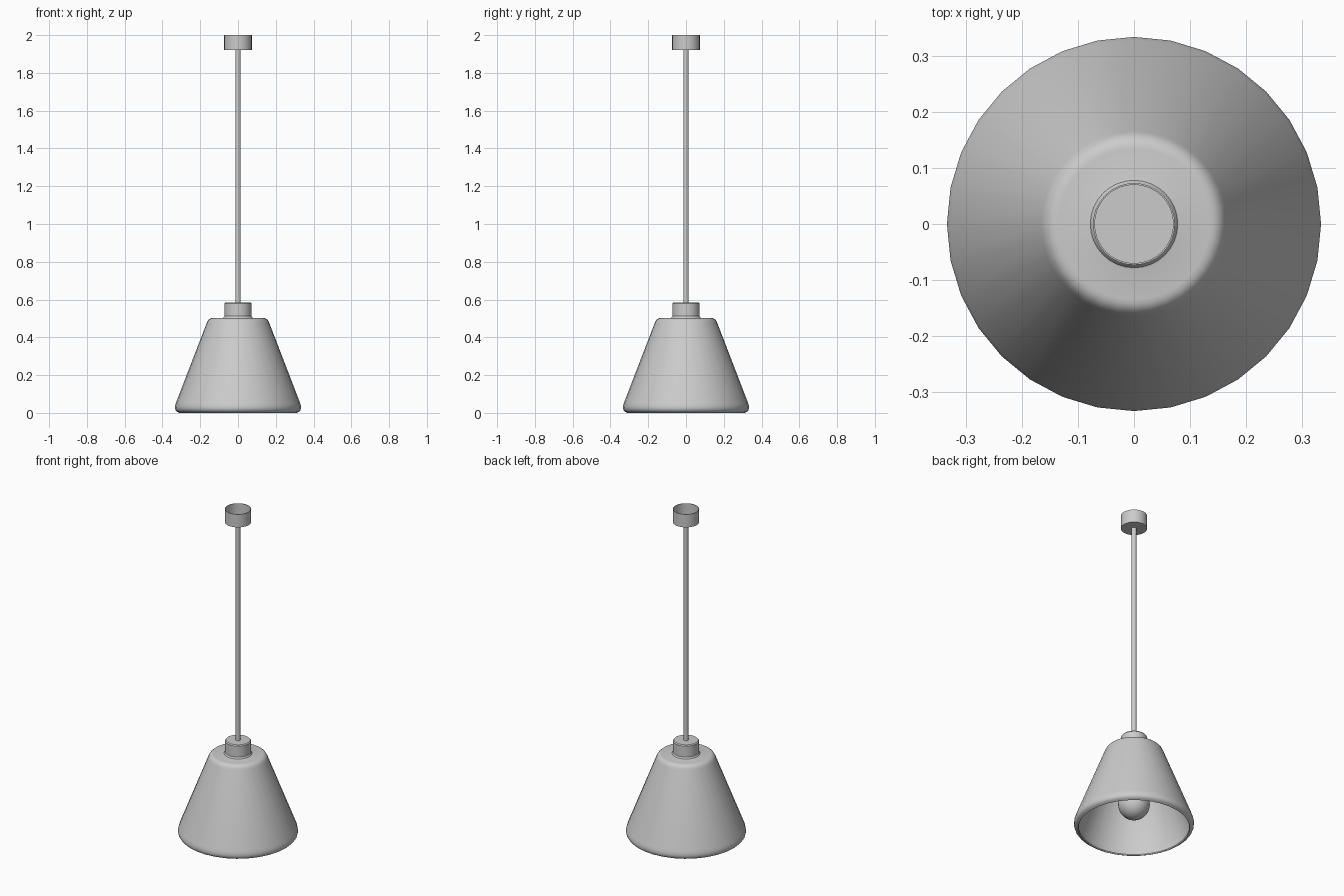
import bpy, bmesh, math
from mathutils import Vector

if "Cube" in bpy.data.objects:
    bpy.data.objects.remove(bpy.data.objects["Cube"])


def lathe(name, profile, sides=32, angle=35):
    """Revolve (radius, z) points around the z axis; radius 0 makes a pole."""
    bm = bmesh.new()
    rings = []
    for r, z in profile:
        if r == 0:
            rings.append([bm.verts.new((0, 0, z))] * sides)
        else:
            rings.append([bm.verts.new((r * math.cos(2 * math.pi * i / sides),
                                        r * math.sin(2 * math.pi * i / sides), z))
                          for i in range(sides)])
    for a, b in zip(rings, rings[1:]):
        for i in range(sides):
            j = (i + 1) % sides
            bm.faces.new(list(dict.fromkeys((a[i], a[j], b[j], b[i]))))
    bmesh.ops.recalc_face_normals(bm, faces=bm.faces)
    mesh = bpy.data.meshes.new(name)
    bm.to_mesh(mesh)
    bm.free()
    obj = bpy.data.objects.new(name, mesh)
    bpy.context.collection.objects.link(obj)
    bpy.ops.object.select_all(action='DESELECT')
    obj.select_set(True)
    bpy.context.view_layer.objects.active = obj
    bpy.ops.object.shade_smooth_by_angle(angle=math.radians(angle))
    return obj


def rounded(corner_in, corner, corner_out, steps=5):
    """Quadratic fillet from corner_in to corner_out."""
    a, b, c = Vector(corner_in), Vector(corner), Vector(corner_out)
    ts = [k / steps for k in range(steps + 1)]
    return [tuple(a * (1 - t) ** 2 + b * 2 * t * (1 - t) + c * t * t) for t in ts]


# Shade: outer skin with rounded rim and shoulder, then inner skin back to the rim
lathe("shade",
      [(0.072, 0.512)] + rounded((0.076, 0.507), (0.077, 0.502), (0.082, 0.502), 2)
      + rounded((0.135, 0.502), (0.157, 0.502), (0.166, 0.475))
      + rounded((0.328, 0.055), (0.342, 0.018), (0.322, 0.006), 6)
      + [(0.31, 0.0), (0.307, 0.006), (0.315, 0.045), (0.155, 0.465),
         (0.133, 0.49), (0.072, 0.49)])

# Collar above the shade
lathe("collar", [(0, 0.45), (0.072, 0.45), (0.072, 0.579), (0.067, 0.585), (0, 0.585)])

# Rod
lathe("rod", [(0, 0.58), (0.014, 0.58), (0.014, 1.925), (0, 1.925)], 16)

# Ceiling canopy: thin cup, open at the top
lathe("ceiling_canopy", [(0, 1.92), (0.073, 1.92), (0.073, 2.0),
                         (0.070, 2.0), (0.070, 1.925), (0, 1.925)])

# Bulb: sphere tapering into a neck, and its socket
globe = [(0.088 * math.sin(a), 0.15 - 0.088 * math.cos(a))
         for a in (math.pi * k / 16 for k in range(1, 13))]
lathe("bulb", [(0, 0.062)] + globe + [(0.046, 0.25), (0.036, 0.30), (0, 0.30)])
lathe("socket", [(0, 0.29), (0.04, 0.29), (0.04, 0.46), (0, 0.46)])
